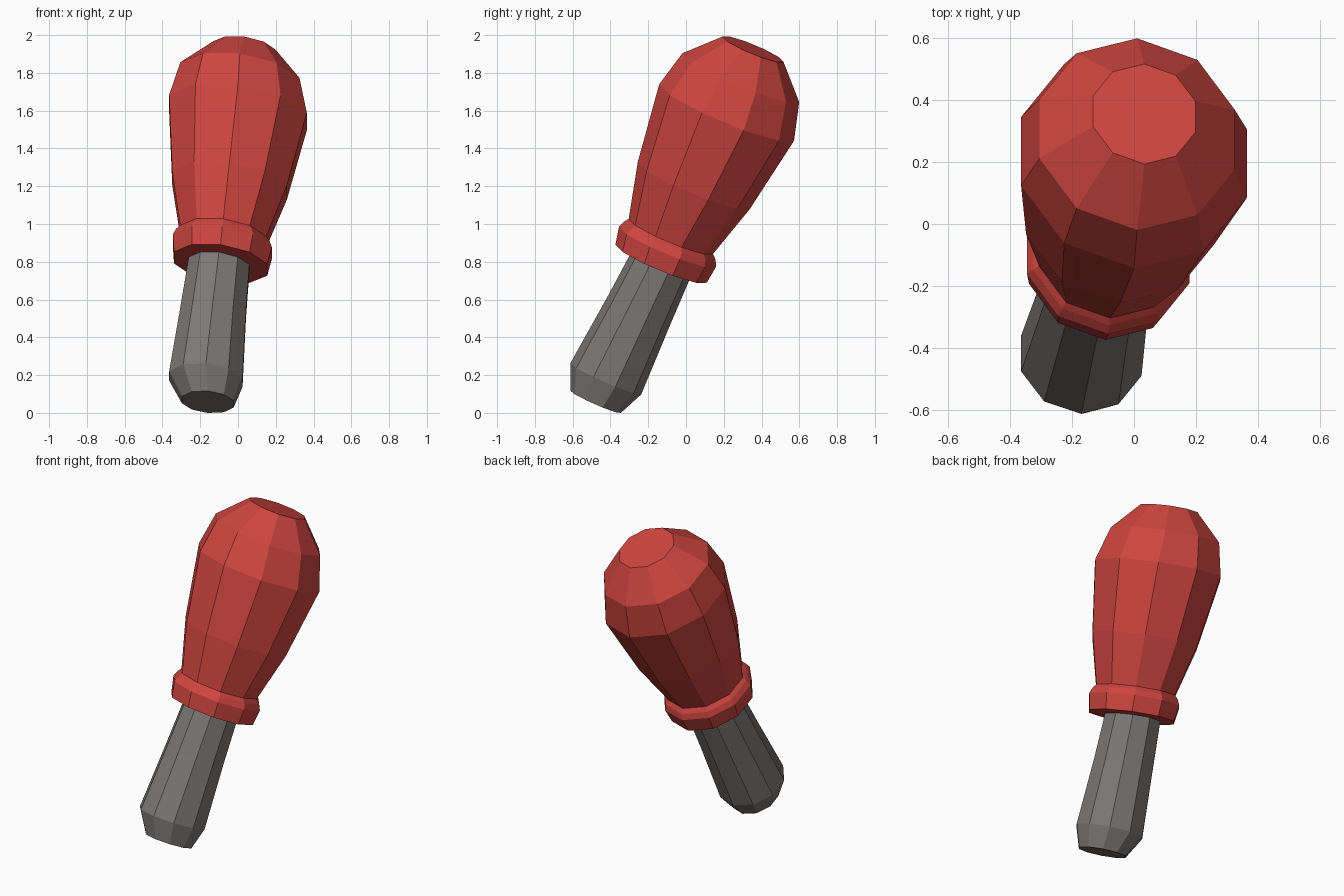
import bpy, bmesh, math
from mathutils import Vector

if "Cube" in bpy.data.objects:
    bpy.data.objects.remove(bpy.data.objects["Cube"])

SIDES = 10


def material(name, color):
    m = bpy.data.materials.new(name)
    m.diffuse_color = color
    m.use_nodes = True
    m.node_tree.nodes["Principled BSDF"].inputs["Base Color"].default_value = m.diffuse_color
    return m


def loft(name, rings, axis, mat, phase):
    """Skin through tilted rings of (centre x, y, z, radius), capped at both ends."""
    n = Vector(axis).normalized()
    u = (Vector((1, 0, 0)) - n * n.x).normalized()
    v = n.cross(u)
    bm = bmesh.new()
    loops = []
    for x, y, z, r in rings:
        loop = []
        for i in range(SIDES):
            a = 2 * math.pi * (i + phase) / SIDES
            loop.append(bm.verts.new(Vector((x, y, z)) + (u * math.cos(a) + v * math.sin(a)) * r))
        loops.append(loop)
    for a, b in zip(loops, loops[1:]):
        for i in range(SIDES):
            j = (i + 1) % SIDES
            bm.faces.new((a[i], a[j], b[j], b[i]))
    bm.faces.new(loops[0][::-1])
    bm.faces.new(loops[-1])
    bmesh.ops.recalc_face_normals(bm, faces=bm.faces)
    me = bpy.data.meshes.new(name)
    bm.to_mesh(me)
    bm.free()
    me.materials.append(mat)
    ob = bpy.data.objects.new(name, me)
    bpy.context.collection.objects.link(ob)
    return ob


red = material("red", (0.62, 0.06, 0.05, 1))
grey = material("dark_grey", (0.2, 0.19, 0.18, 1))

# Tapered shaft with a bevelled foot
loft("shaft", [
    (-0.160, -0.478, 0.058, 0.145),
    (-0.170, -0.425, 0.180, 0.205),
    (-0.130, -0.250, 0.540, 0.182),
    (-0.100, -0.130, 0.790, 0.170),
], (0.09, 0.40, 0.91), grey, 0.5)

# Collar band and swelling bulb with a domed, flat-tipped top
loft("bulb_with_collar", [
    (-0.094, -0.134, 0.785, 0.170),
    (-0.092, -0.132, 0.790, 0.262),
    (-0.083, -0.098, 0.880, 0.278),
    (-0.080, -0.085, 0.912, 0.262),
    (-0.078, -0.080, 0.935, 0.242),
    (-0.045, 0.042, 1.205, 0.322),
    (0.000, 0.215, 1.590, 0.387),
    (0.010, 0.290, 1.775, 0.335),
    (0.033, 0.355, 1.925, 0.175),
], (0.14, 0.38, 0.91), red, 0.5)
